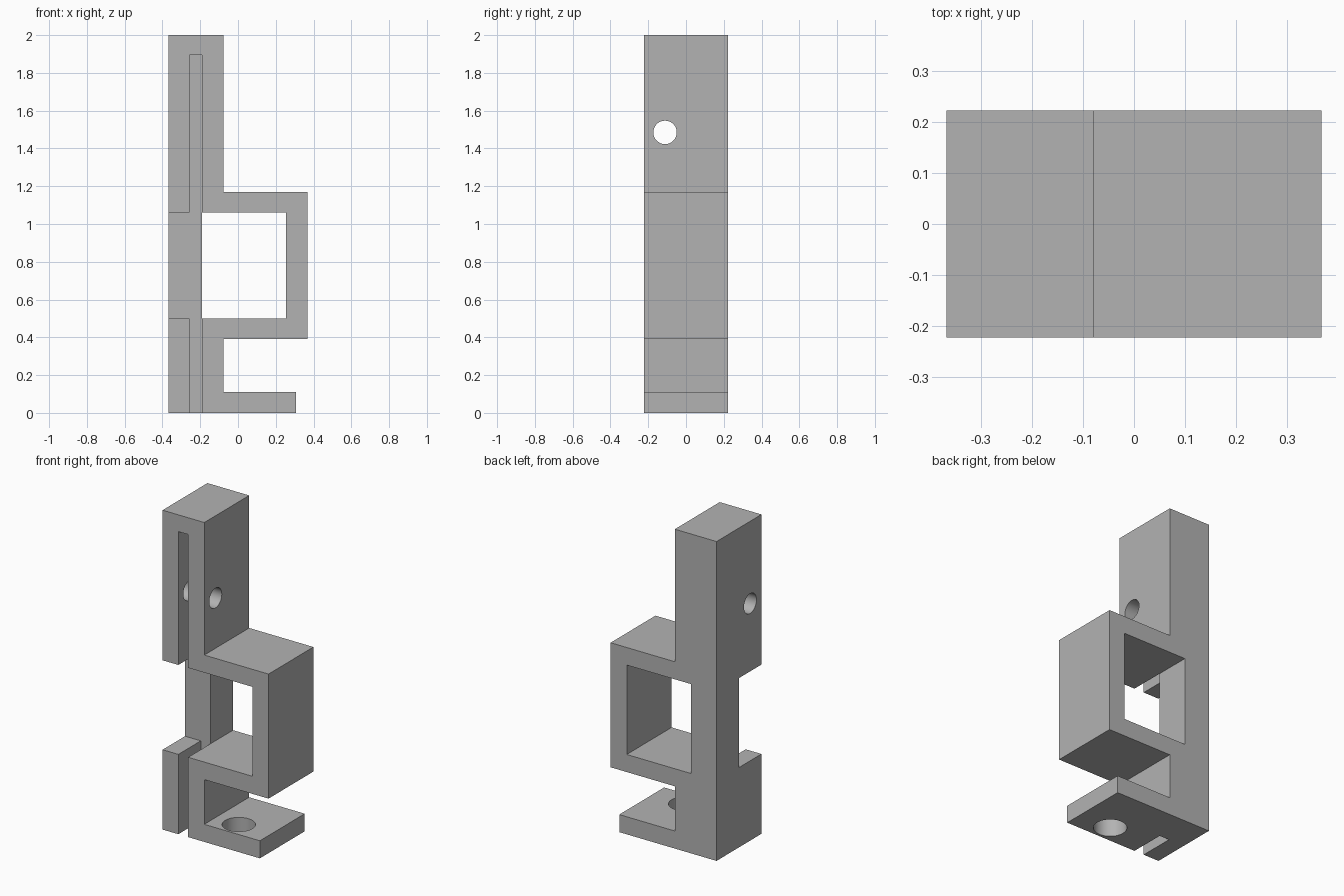
import bpy
import bmesh
from mathutils import Matrix

cube = bpy.data.objects.get("Cube")
if cube:
    bpy.data.objects.remove(cube, do_unlink=True)

# Key dimensions
LEFT, SLOT_L, SLOT_R, FACE, RIGHT = -0.367, -0.258, -0.19, -0.078, 0.367
FOOT_END, HALF, TOP = 0.307, 0.222, 2.0
FOOT_TOP, BOX_LOW, WIN_LOW, WIN_HIGH, BOX_HIGH, SLOT_TOP = 0.11, 0.39, 0.5, 1.06, 1.17, 1.895
OVER = 0.1

grey = bpy.data.materials.new("Plain grey")
grey.use_nodes = True
grey.diffuse_color = (0.45, 0.45, 0.45, 1)
grey.node_tree.nodes["Principled BSDF"].inputs["Base Color"].default_value = grey.diffuse_color


def make_object(name, bm):
    bmesh.ops.recalc_face_normals(bm, faces=bm.faces)
    mesh = bpy.data.meshes.new(name)
    bm.to_mesh(mesh)
    bm.free()
    mesh.materials.append(grey)
    obj = bpy.data.objects.new(name, mesh)
    bpy.context.collection.objects.link(obj)
    return obj


def extrude_profile(name, points, y0, y1):
    """Extrude an x-z outline along y."""
    bm = bmesh.new()
    face = bm.faces.new([bm.verts.new((x, y0, z)) for x, z in points])
    side = bmesh.ops.extrude_face_region(bm, geom=[face])["geom"]
    verts = [v for v in side if isinstance(v, bmesh.types.BMVert)]
    bmesh.ops.translate(bm, verts=verts, vec=(0, y1 - y0, 0))
    return make_object(name, bm)


def block(name, x0, x1, z0, z1, y0, y1):
    return extrude_profile(name, [(x0, z0), (x1, z0), (x1, z1), (x0, z1)], y0, y1)


def drill(name, center, radius, axis):
    bm = bmesh.new()
    bmesh.ops.create_cone(bm, cap_ends=True, segments=48, radius1=radius, radius2=radius, depth=0.5)
    turn = Matrix.Rotation(1.5707963, 4, 'Y') if axis == 'X' else Matrix.Identity(4)
    bmesh.ops.transform(bm, matrix=Matrix.Translation(center) @ turn, verts=bm.verts)
    return make_object(name, bm)


# Bracket body: column, box loop and foot in one outline
bracket = extrude_profile("clip_bracket", [
    (LEFT, 0), (FOOT_END, 0), (FOOT_END, FOOT_TOP), (FACE, FOOT_TOP),
    (FACE, BOX_LOW), (RIGHT, BOX_LOW), (RIGHT, BOX_HIGH), (FACE, BOX_HIGH),
    (FACE, TOP), (LEFT, TOP)], -HALF, HALF)

# Openings: box window, front slot, side gap, screw hole, foot hole
FRONT = -HALF - OVER
cutters = [
    block("window_cutter", SLOT_R, RIGHT - 0.112, WIN_LOW, WIN_HIGH, FRONT, HALF + OVER),
    block("slot_cutter", SLOT_L, SLOT_R, -OVER, SLOT_TOP, FRONT, 0),
    block("gap_cutter", LEFT - OVER, SLOT_R - 0.03, WIN_LOW, WIN_HIGH, FRONT, 0),
    drill("screw_hole_cutter", ((LEFT + FACE) / 2, -HALF / 2, 1.485), 0.062, 'X'),
    drill("foot_hole_cutter", (0.083, -HALF / 2, 0), 0.095, 'Z'),
]

bpy.ops.object.select_all(action='DESELECT')
bpy.context.view_layer.objects.active = bracket
bracket.select_set(True)
for cutter in cutters:
    mod = bracket.modifiers.new(cutter.name, 'BOOLEAN')
    mod.operation = 'DIFFERENCE'
    mod.solver = 'EXACT'
    mod.object = cutter
    bpy.ops.object.modifier_apply(modifier=mod.name)
    bpy.data.objects.remove(cutter, do_unlink=True)

# Round hole walls, crisp edges elsewhere
bpy.ops.object.shade_smooth_by_angle(angle=0.5)
